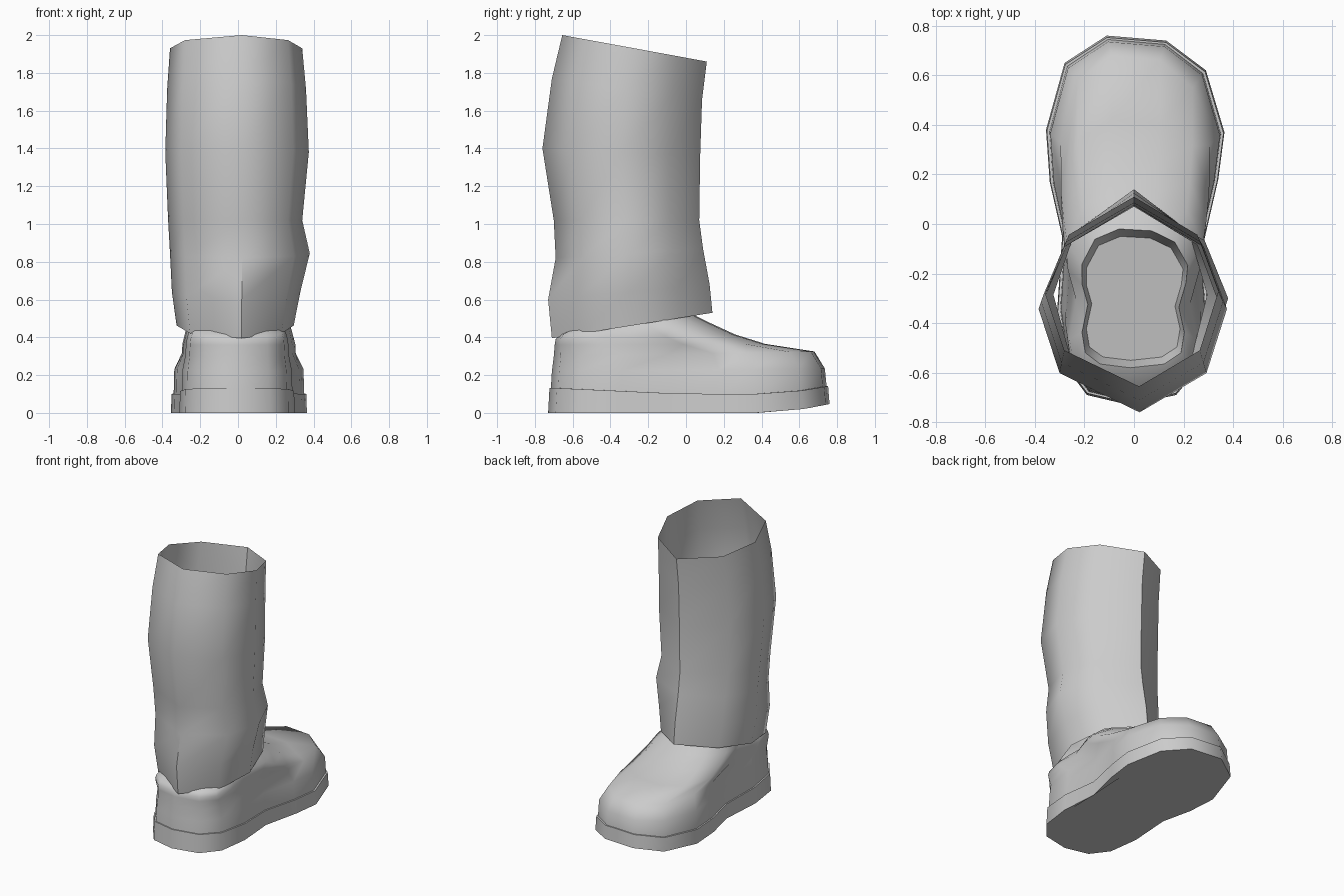
import bpy, bmesh

cube = bpy.data.objects.get("Cube")
if cube:
    bpy.data.objects.remove(cube, do_unlink=True)

grey = bpy.data.materials.new("plain grey")
grey.use_nodes = True
grey.diffuse_color = (0.6, 0.6, 0.6, 1)
grey.node_tree.nodes["Principled BSDF"].inputs["Base Color"].default_value = (0.6, 0.6, 0.6, 1)

# Footprint outline, counter-clockwise from the heel
HEEL, TOE = -0.73, 0.76
outline = [(-0.02, -0.73), (0.17, -0.69), (0.27, -0.57), (0.30, -0.35),
           (0.28, -0.08), (0.34, 0.18), (0.365, 0.37), (0.29, 0.62),
           (0.13, 0.74), (-0.11, 0.76), (-0.28, 0.65), (-0.355, 0.38),
           (-0.34, 0.17), (-0.29, -0.05), (-0.31, -0.35), (-0.28, -0.57),
           (-0.19, -0.69)]


def lerp(a, b, t):
    return a + (b - a) * t


def loft(name, rings, cap_start=False, cap_end=False, angle=1.0):
    bm = bmesh.new()
    loops = [[bm.verts.new(p) for p in ring] for ring in rings]
    for low, high in zip(loops, loops[1:]):
        for i in range(len(low)):
            j = (i + 1) % len(low)
            bm.faces.new((low[i], low[j], high[j], high[i]))
    if cap_start:
        bm.faces.new(loops[0][::-1])
    if cap_end:
        bm.faces.new(loops[-1])
    mesh = bpy.data.meshes.new(name)
    bm.to_mesh(mesh)
    bm.free()
    mesh.materials.append(grey)
    obj = bpy.data.objects.new(name, mesh)
    bpy.context.collection.objects.link(obj)
    bpy.ops.object.select_all(action='DESELECT')
    obj.select_set(True)
    bpy.context.view_layer.objects.active = obj
    bpy.ops.object.shade_smooth_by_angle(angle=angle)
    return obj


def foot_ring(back, front):
    """Fit the footprint between heel and toe settings of (y, z, width)."""
    ring = []
    for x, y in outline:
        t = (y - HEEL) / (TOE - HEEL)
        by, bz, bw = back
        fy, fz, fw = front
        ring.append((x * lerp(bw, fw, t), lerp(by, fy, t), lerp(bz, fz, t)))
    return ring


def welt_z(y):
    return 0.10 + 0.045 * max(0, -y) + 0.25 * max(0, y - 0.35) ** 2


# Sole with a toe that curls up
sole_bottom = [(x, y, 0.28 * max(0, y - 0.35) ** 2) for x, y in outline]
sole_top = [(x * 0.99, y * 0.99, welt_z(y)) for x, y in outline]
welt = [(x * 0.95, y * 0.97, welt_z(y)) for x, y in outline]
loft("sole", [sole_bottom, sole_top, welt], cap_start=True, cap_end=True, angle=0.8)

# Foot upper, closing in to a collar with a sunken insole
upper = [[(x * 0.96, y * 0.98, welt_z(y) - 0.005) for x, y in outline]]
sections = [
    ((-0.71, 0.22, 0.95), (0.735, 0.235, 0.95)),
    ((-0.70, 0.30, 0.93), (0.68, 0.325, 0.80)),
    ((-0.695, 0.36, 0.92), (0.42, 0.365, 0.80)),
    ((-0.69, 0.39, 0.91), (0.26, 0.415, 0.76)),
    ((-0.67, 0.415, 0.88), (0.13, 0.475, 0.72)),
    ((-0.58, 0.46, 0.72), (-0.02, 0.55, 0.55)),
    ((-0.55, 0.38, 0.66), (-0.05, 0.45, 0.50)),
]
upper += [foot_ring(b, f) for b, f in sections]
loft("foot_upper", upper, cap_end=True, angle=1.0)

# Eight-sided leg shaft: (side share, depth share) for each corner
corners = [(0.06, 0), (0.78, 0.19), (1, 0.5), (0.75, 0.8),
           (0, 1), (-0.73, 0.8), (-1, 0.5), (-0.78, 0.19)]
# Each level: back y, back z, front y, front z, left half width, right half width
levels = [
    (-0.71, 0.395, 0.14, 0.53, 0.295, 0.325),
    (-0.73, 0.60, 0.125, 0.68, 0.33, 0.35),
    (-0.69, 0.82, 0.09, 0.87, 0.38, 0.36),
    (-0.70, 1.02, 0.07, 1.02, 0.34, 0.37),
    (-0.76, 1.40, 0.075, 1.36, 0.375, 0.385),
    (-0.71, 1.77, 0.085, 1.66, 0.36, 0.375),
    (-0.655, 2.0, 0.11, 1.86, 0.34, 0.36),
]
shaft = []
for back_y, back_z, front_y, front_z, left, right in levels:
    shaft.append([(s * (left if s > 0 else right), lerp(back_y, front_y, t),
                   lerp(back_z, front_z, t)) for s, t in corners])
loft("leg_shaft", shaft, angle=1.0)
